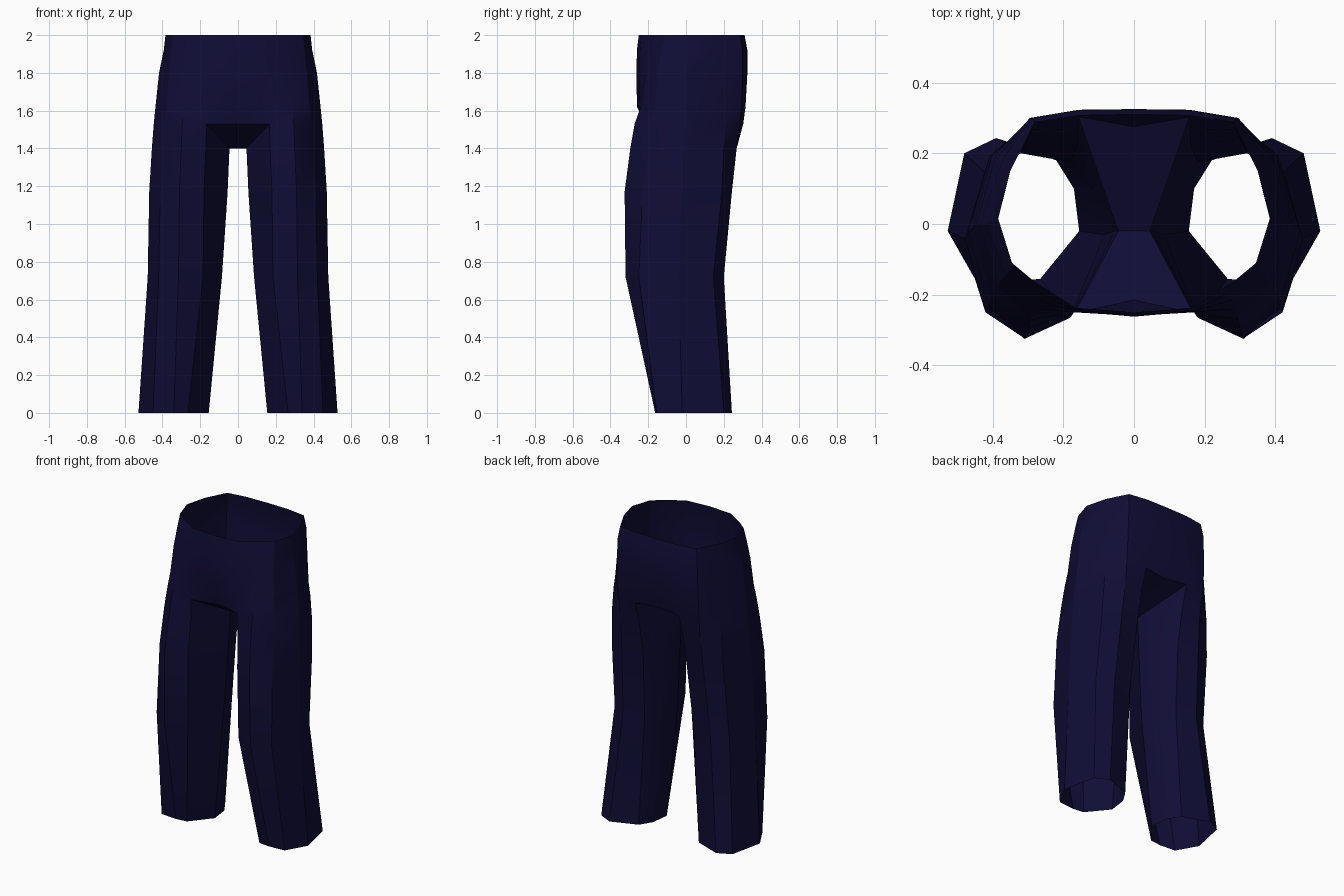
import bpy, bmesh, math

cube = bpy.data.objects.get("Cube")
if cube:
    bpy.data.objects.remove(cube, do_unlink=True)

# Dark navy cloth
navy = bpy.data.materials.new("dark navy cloth")
navy.use_nodes = True
colour = (0.005, 0.004, 0.036, 1)
navy.diffuse_color = colour
bsdf = navy.node_tree.nodes["Principled BSDF"]
bsdf.inputs["Base Color"].default_value = colour
bsdf.inputs["Roughness"].default_value = 0.9

# Left leg cross-sections: inner seam, round the front, outside and back
leg_sections = {
    0.00: [(.155, -.02), (.265, -.155), (.34, -.163), (.45, -.155), (.527, -.02),
           (.48, .20), (.39, .243), (.22, .18), (.17, .10)],
    0.72: [(.085, -.03), (.185, -.26), (.315, -.32), (.42, -.25), (.478, -.04),
           (.42, .145), (.32, .20), (.18, .175), (.11, .09)],
    1.17: [(.055, -.02), (.18, -.265), (.31, -.325), (.412, -.23), (.47, -.02),
           (.41, .19), (.30, .243), (.16, .22), (.09, .11)],
    1.40: [(.045, -.02), (.17, -.25), (.30, -.295), (.40, -.20), (.456, -.01),
           (.40, .20), (.29, .268), (.16, .265), (.085, .13)],
}
# Hip half-sections: front centre round the side to back centre
hip_sections = {
    1.53: [(0, -.215), (.167, -.25), (.295, -.272), (.39, -.18), (.446, 0),
           (.39, .20), (.295, .285), (.157, .303), (0, .275)],
    1.62: [(0, -.26), (.165, -.25), (.29, -.24), (.38, -.165), (.437, 0),
           (.38, .195), (.298, .295), (.157, .315), (0, .315)],
    1.80: [(0, -.262), (.17, -.247), (.28, -.215), (.365, -.15), (.418, 0),
           (.37, .185), (.295, .30), (.157, .323), (0, .325)],
    1.92: [(0, -.26), (.17, -.244), (.285, -.185), (.352, -.13), (.393, .01),
           (.36, .165), (.29, .30), (.157, .322), (0, .325)],
    2.00: [(0, -.25), (.165, -.237), (.285, -.16), (.345, -.11), (.384, .015),
           (.35, .15), (.28, .288), (.155, .307), (0, .31)],
}

bm = bmesh.new()


def make_rows(sections):
    return [[bm.verts.new((x, y, z)) for x, y in pts] for z, pts in sections.items()]


def bridge(low, high, closed=False):
    n = len(low)
    for i in range(n if closed else n - 1):
        j = (i + 1) % n
        bm.faces.new((low[i], low[j], high[j], high[i]))


# Leg tube, open at the hem
leg = make_rows(leg_sections)
for low, high in zip(leg, leg[1:]):
    bridge(low, high, closed=True)

# Hips, open at the waist
hips = make_rows(hip_sections)
for low, high in zip(hips, hips[1:]):
    bridge(low, high)

# Join the thigh to the hips
thigh, yoke = leg[-1], hips[0]
bridge(thigh[1:8], yoke[1:8])

# Crotch gusset
crotch = bm.verts.new((0, -.02, 1.40))
inner = thigh[0]
for face in ((inner, thigh[1], yoke[1]),
             (crotch, inner, yoke[1], yoke[0]),
             (thigh[8], yoke[7], thigh[7]),
             (inner, yoke[7], thigh[8]),
             (inner, crotch, yoke[8], yoke[7])):
    bm.faces.new(face)

bmesh.ops.recalc_face_normals(bm, faces=bm.faces[:])
# Point the cloth outwards
bm.faces.ensure_lookup_table()
outer = max(bm.faces, key=lambda f: f.calc_center_median().x)
if outer.normal.x < 0:
    bmesh.ops.reverse_faces(bm, faces=bm.faces[:])

mesh = bpy.data.meshes.new("trousers")
bm.to_mesh(mesh)
bm.free()
mesh.materials.append(navy)
trousers = bpy.data.objects.new("trousers", mesh)
bpy.context.collection.objects.link(trousers)

# Mirror to the right leg
mirror = trousers.modifiers.new("mirror", 'MIRROR')
mirror.use_clip = True
mirror.merge_threshold = 0.001

bpy.ops.object.select_all(action='DESELECT')
trousers.select_set(True)
bpy.context.view_layer.objects.active = trousers
bpy.ops.object.shade_smooth_by_angle(angle=math.radians(30))
